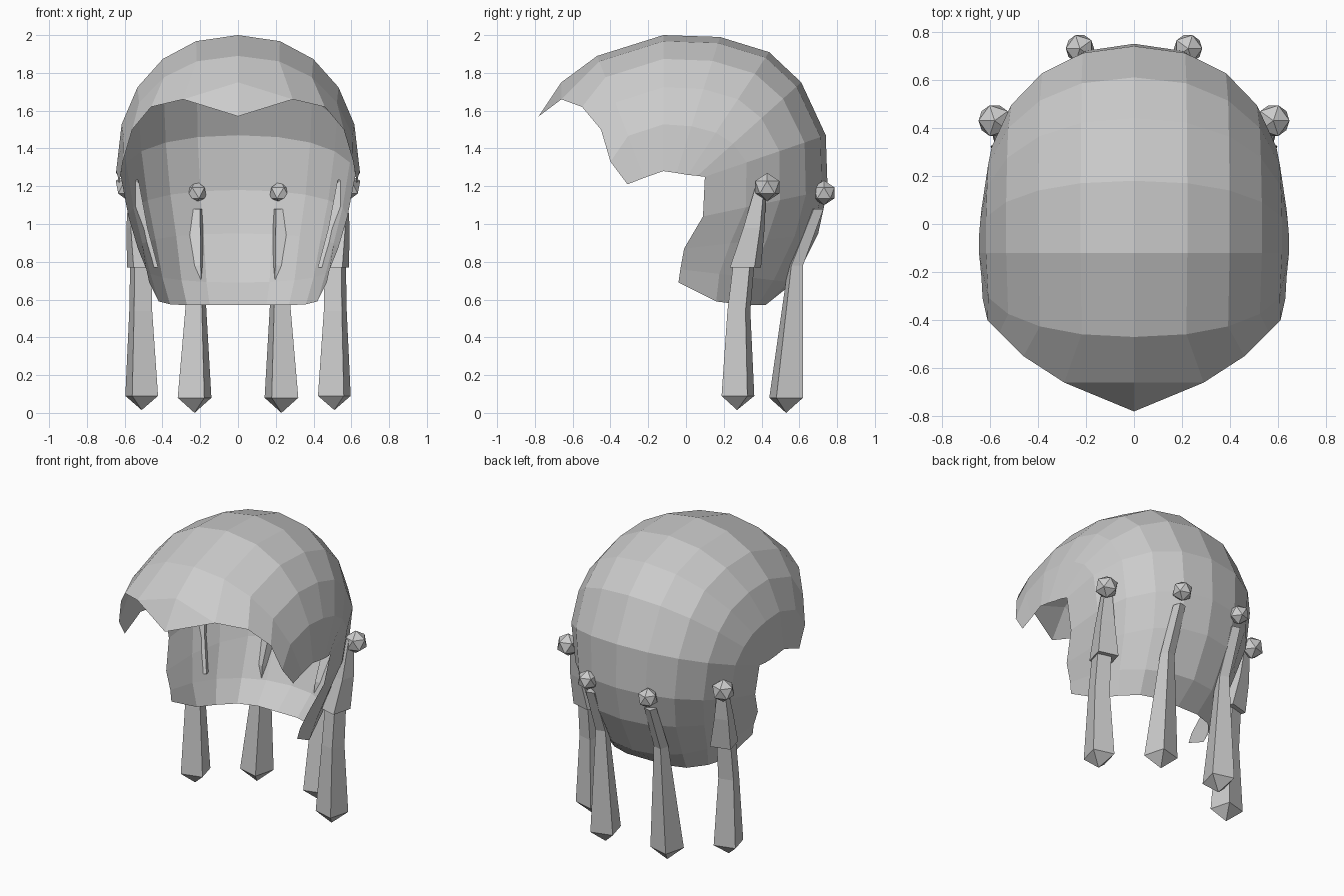
import bpy, bmesh
from math import sin, cos, pi, radians
from mathutils import Vector

cube = bpy.data.objects.get("Cube")
if cube:
    bpy.data.objects.remove(cube, do_unlink=True)

# One plain grey for everything
grey = bpy.data.materials.new("light_grey")
grey.use_nodes = True
grey.diffuse_color = (0.6, 0.6, 0.6, 1)
grey.node_tree.nodes["Principled BSDF"].inputs["Base Color"].default_value = grey.diffuse_color


def finish(name, bm, merge=False):
    """Turn a bmesh of the left half into a mirrored, flat-shaded object."""
    bmesh.ops.recalc_face_normals(bm, faces=bm.faces)
    mesh = bpy.data.meshes.new(name)
    bm.to_mesh(mesh)
    bm.free()
    mesh.materials.append(grey)
    obj = bpy.data.objects.new(name, mesh)
    bpy.context.collection.objects.link(obj)
    mirror = obj.modifiers.new("mirror", 'MIRROR')
    mirror.use_mirror_merge = merge
    return obj


# Hair cap: rows run from the centre line down to the side rim
STEPS = 5
ROUND = 2 / 2.2


def arc(centre, rim):
    """Rounded quarter section from a centre (y, z) to a rim (x, y, z)."""
    cy, cz = centre
    x, y, z = rim
    row = []
    for j in range(STEPS + 1):
        t = j / STEPS * pi / 2
        s, c = sin(t) ** ROUND, max(cos(t), 0) ** ROUND
        row.append((x * s, y + (cy - y) * c, z + (cz - z) * c))
    return row


fringe = [(0, -.66, 1.75), (.29, -.66, 1.66), (.46, -.55, 1.62),
          (.56, -.45, 1.5), (.61, -.4, 1.33), (.63, -.31, 1.21)]
nape = [(0, .42, .57), (.15, .42, .57), (.27, .38, .57),
        (.36, .28, .575), (.42, .16, .59), (.47, -.04, .69)]
sections = [
    ((-.47, 1.89), (.635, -.22, 1.245)),
    ((-.12, 2.0), (.645, -.12, 1.28)),
    ((.18, 1.99), (.645, -.05, 1.27)),
    ((.44, 1.91), (.64, .01, 1.26)),
    ((.61, 1.75), (.635, .06, 1.255)),
    ((.74, 1.47), (.62, .1, 1.25)),
    ((.75, 1.18), (.58, .09, 1.04)),
    ((.7, .95), (.53, -.01, .87)),
    ((.57, .69), (.485, -.03, .76)),
]
rows = [fringe] + [arc(c, r) for c, r in sections] + [nape]

bm = bmesh.new()
grid = [[bm.verts.new(p) for p in row] for row in rows]
for a, b in zip(grid, grid[1:]):
    for j in range(STEPS):
        bm.faces.new((a[j], a[j + 1], b[j + 1], b[j]))
# Pointed fringe tip
tip = bm.verts.new((0, -.78, 1.57))
bm.faces.new((tip, grid[0][1], grid[0][0]))
finish("hair_cap", bm, merge=True)


def braid(name, stations, end=None, turn=30):
    """Four-sided lock through (x, y, z, radius) stations, with a pointed end."""
    bm = bmesh.new()
    rings = []
    for x, y, z, r in stations:
        angles = [radians(turn + 90 * k) for k in range(4)]
        rings.append([bm.verts.new((x + r * cos(a), y + r * sin(a), z)) for a in angles])
    for a, b in zip(rings, rings[1:]):
        for k in range(4):
            n = (k + 1) % 4
            bm.faces.new((a[k], a[n], b[n], b[k]))
    bm.faces.new(rings[0])
    if end:
        point = bm.verts.new(end)
        for k in range(4):
            bm.faces.new((rings[-1][k], rings[-1][(k + 1) % 4], point))
    else:
        bm.faces.new(rings[-1])
    finish(name, bm)


def bead(name, centre, radius):
    bm = bmesh.new()
    bmesh.ops.create_icosphere(bm, subdivisions=1, radius=radius)
    bmesh.ops.translate(bm, verts=bm.verts, vec=Vector(centre))
    finish(name, bm)


# Side braids: an upper sleeve, a lower lock and a bead
braid("side_braid_sleeve", [(.55, .4, 1.22, .03), (.535, .36, .98, .065), (.505, .315, .77, .095)])
braid("side_braid", [(.515, .305, .78, .065), (.515, .28, .54, .07), (.51, .275, .09, .1)],
      end=(.51, .27, .015))
bead("side_bead", (.58, .43, 1.195), .075)

# Back braids
braid("back_braid", [(.22, .695, 1.08, .038), (.22, .58, .78, .045), (.23, .53, .08, .103)],
      end=(.23, .53, 0), turn=60)
bead("back_bead", (.225, .73, 1.165), .066)
